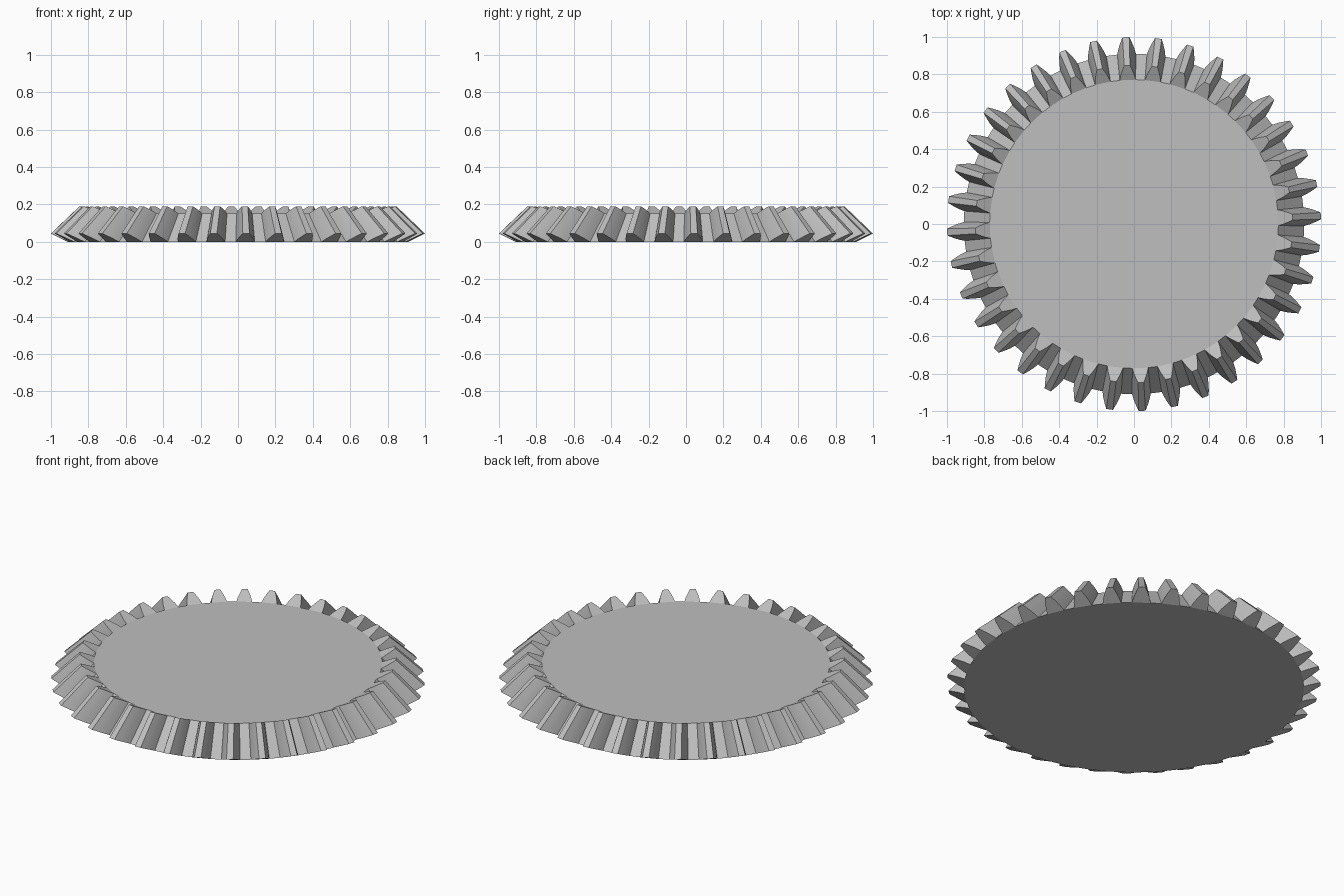
import bpy, bmesh, math

if "Cube" in bpy.data.objects:
    bpy.data.objects.remove(bpy.data.objects["Cube"])

TEETH = 36
PHASE = math.radians(2.5)
ROOT_R, TIP_R, TIP_Z = 0.91, 1.0, 0.045   # large end of the teeth
APEX_Z, SMALL = 1.0, 0.848                # teeth taper towards a common apex

# Half tooth section: (fraction of tooth height, half width)
FLANK = [(0.0, 0.050), (0.35, 0.042), (0.7, 0.030), (1.0, 0.018)]
SECTION = [(h, -w) for h, w in FLANK] + [(h, w) for h, w in reversed(FLANK)]

steel = bpy.data.materials.new("steel grey")
steel.diffuse_color = (0.52, 0.52, 0.52, 1)
steel.use_nodes = True
steel.node_tree.nodes["Principled BSDF"].inputs["Base Color"].default_value = steel.diffuse_color

bm = bmesh.new()


def ring(scale):
    """One toothed outline, scaled towards the apex; returns verts per tooth."""
    teeth = []
    for i in range(TEETH):
        a = PHASE + i * math.tau / TEETH
        verts = []
        for h, w in SECTION:
            r = ROOT_R + (TIP_R - ROOT_R) * h
            z = TIP_Z * h
            t = a + math.asin(w / r)
            z = APEX_Z + (z - APEX_Z) * scale
            verts.append(bm.verts.new((r * scale * math.cos(t), r * scale * math.sin(t), z)))
        teeth.append(verts)
    return teeth


large, small = ring(1.0), ring(SMALL)
n = len(SECTION)

for i in range(TEETH):
    j = (i + 1) % TEETH
    lo, up = large[i], small[i]
    # tooth flanks and tip
    for k in range(n - 1):
        bm.faces.new((lo[k], lo[k + 1], up[k + 1], up[k]))
    # valley floor
    bm.faces.new((lo[-1], large[j][0], small[j][0], up[-1]))
    # tooth end faces
    bm.faces.new(list(reversed(lo)))
    bm.faces.new(up)

# Flat discs closing the top and bottom
bm.faces.new([v for t in small for v in (t[0], t[-1])])
bm.faces.new([v for t in reversed(large) for v in (t[-1], t[0])])
bmesh.ops.recalc_face_normals(bm, faces=bm.faces)

mesh = bpy.data.meshes.new("bevel_gear")
bm.to_mesh(mesh)
bm.free()
mesh.materials.append(steel)
gear = bpy.data.objects.new("bevel_gear", mesh)
bpy.context.collection.objects.link(gear)

# Soft flanks, sharp ends
bpy.context.view_layer.objects.active = gear
gear.select_set(True)
bpy.ops.object.shade_smooth_by_angle(angle=math.radians(25))
